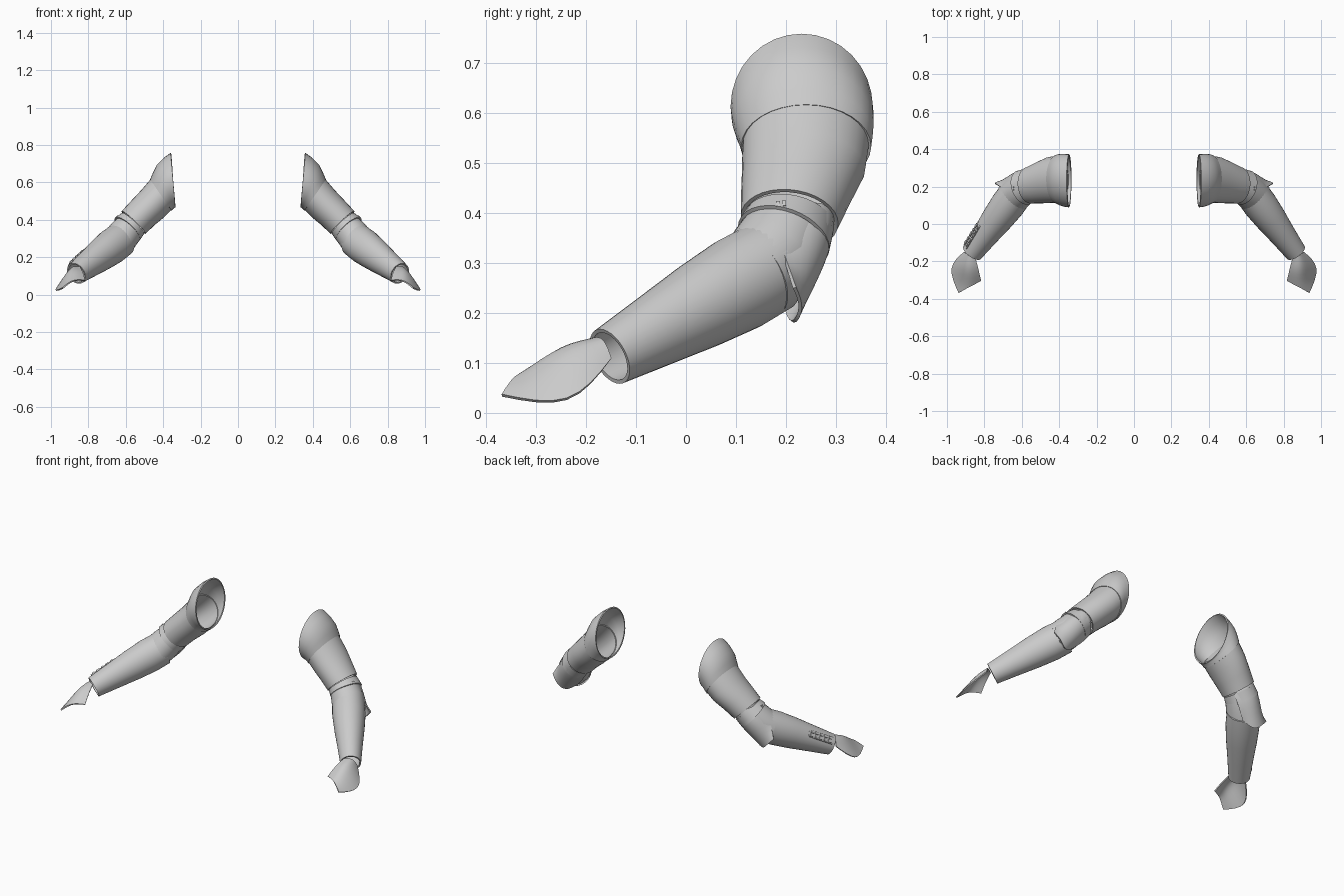
import bpy, bmesh, math
from mathutils import Vector, Matrix

cube = bpy.data.objects.get("Cube")
if cube:
    bpy.data.objects.remove(cube, do_unlink=True)


def material(name, rgb):
    m = bpy.data.materials.new(name)
    m.use_nodes = True
    m.diffuse_color = (*rgb, 1)
    bsdf = m.node_tree.nodes["Principled BSDF"]
    bsdf.inputs["Base Color"].default_value = (*rgb, 1)
    bsdf.inputs["Roughness"].default_value = 0.6
    return m


GREY = material("light grey", (0.6, 0.6, 0.6))


def finish(name, bm, side, thickness=0, subdivide=0):
    """Mirror to the chosen side, thicken, and shade the part."""
    for v in bm.verts:
        v.co.x *= side
    bmesh.ops.recalc_face_normals(bm, faces=bm.faces)
    me = bpy.data.meshes.new(name)
    bm.to_mesh(me)
    bm.free()
    ob = bpy.data.objects.new(name, me)
    bpy.context.collection.objects.link(ob)
    me.materials.append(GREY)
    bpy.ops.object.select_all(action="DESELECT")
    ob.select_set(True)
    bpy.context.view_layer.objects.active = ob
    if subdivide:
        sub = ob.modifiers.new("Subdivide", "SUBSURF")
        sub.levels = subdivide
        sub.boundary_smooth = "PRESERVE_CORNERS"
        bpy.ops.object.modifier_apply(modifier=sub.name)
    if thickness:
        sol = ob.modifiers.new("Thickness", "SOLIDIFY")
        sol.thickness = thickness
        sol.offset = 0
        bpy.ops.object.modifier_apply(modifier=sol.name)
        bm = bmesh.new()
        bm.from_mesh(ob.data)
        bmesh.ops.recalc_face_normals(bm, faces=bm.faces)
        bm.to_mesh(ob.data)
        bm.free()
    bpy.ops.object.shade_smooth_by_angle(angle=math.radians(40))


def bridge(bm, rows, closed):
    """Join neighbouring rows of vertices with quads."""
    for a, b in zip(rows, rows[1:]):
        n = len(a)
        for i in range(n if closed else n - 1):
            j = (i + 1) % n
            bm.faces.new((a[i], a[j], b[j], b[i]))


def tube(name, side, rings, guide, segments=32, thickness=0.008):
    """Open tube; each ring is (centre, axis, radius along guide, other radius)."""
    bm = bmesh.new()
    rows = []
    for centre, axis, ru, rv in rings:
        n = Vector(axis).normalized()
        u = Vector(guide)
        u = (u - n * u.dot(n)).normalized()
        v = n.cross(u)
        row = []
        for i in range(segments):
            t = math.tau * i / segments
            row.append(bm.verts.new(Vector(centre) + u * ru * math.cos(t) + v * rv * math.sin(t)))
        rows.append(row)
    bridge(bm, rows, True)
    finish(name, bm, side, thickness)


def sheet(name, side, grid, thickness=0.007):
    """Curved plate through a small grid of control points."""
    bm = bmesh.new()
    bridge(bm, [[bm.verts.new(p) for p in row] for row in grid], False)
    finish(name, bm, side, thickness, 2)


def block(name, side, centre, axes, size):
    """Small box aligned to the given three axes."""
    bm = bmesh.new()
    rot = Matrix(axes).transposed().to_4x4()
    mat = Matrix.Translation(centre) @ rot @ Matrix.Diagonal((*size, 1))
    bmesh.ops.create_cube(bm, size=1, matrix=mat)
    finish(name, bm, side)


Y, Z = (0, 1, 0), (0, 0, 1)
ELBOW, WRIST = Vector((0.64, 0.15, 0.283)), Vector((0.865, -0.152, 0.113))
FORE = (WRIST - ELBOW).normalized()


def fore(t, r_up, r_side):
    """Ring on the forearm at fraction t from elbow to wrist."""
    return (ELBOW.lerp(WRIST, t), FORE, r_up, r_side)


for word, side in (("left", 1), ("right", -1)):
    # Shoulder cap, from the wide body opening to the sleeve
    tube(word + "_shoulder_cap", side, [
        ((0.347, 0.231, 0.612), (1, 0, -0.08), 0.138, 0.143),
        ((0.368, 0.233, 0.598), (1, 0, -0.2), 0.138, 0.133),
        ((0.388, 0.236, 0.578), (0.93, 0, -0.36), 0.135, 0.121),
        ((0.402, 0.239, 0.553), (0.88, 0, -0.47), 0.130, 0.107),
        ((0.412, 0.240, 0.533), (0.83, 0, -0.55), 0.126, 0.098)], Y)
    # Upper arm sleeve
    tube(word + "_upper_arm", side, [
        ((0.402, 0.240, 0.545), (0.83, 0, -0.55), 0.123, 0.096),
        ((0.455, 0.235, 0.487), (0.76, 0, -0.64), 0.119, 0.091),
        ((0.510, 0.220, 0.435), (0.70, -0.05, -0.70), 0.106, 0.086),
        ((0.558, 0.207, 0.386), (0.68, -0.1, -0.72), 0.094, 0.084)], Y)
    # Elbow band and the collar that tucks into the forearm
    tube(word + "_elbow_band", side, [
        ((0.562, 0.206, 0.380), (0.68, -0.15, -0.72), 0.087, 0.078),
        ((0.592, 0.195, 0.350), (0.65, -0.3, -0.70), 0.092, 0.085)], Y)
    tube(word + "_elbow_collar", side, [
        ((0.585, 0.195, 0.352), (0.65, -0.3, -0.70), 0.084, 0.079),
        ((0.618, 0.172, 0.312), (0.62, -0.5, -0.6), 0.088, 0.085),
        ((0.650, 0.140, 0.275), FORE, 0.088, 0.086)], Y)
    # Forearm tapering to the wrist
    tube(word + "_forearm", side, [
        fore(-0.05, 0.090, 0.086), fore(0.15, 0.092, 0.088),
        fore(0.4, 0.084, 0.080), fore(0.7, 0.070, 0.066), fore(1, 0.056, 0.054)], Z)
    # Elbow guard wrapped around the back of the joint
    sheet(word + "_elbow_guard", side, [
        [(0.505, 0.235, 0.325), (0.550, 0.305, 0.375), (0.605, 0.285, 0.430), (0.630, 0.165, 0.408)],
        [(0.545, 0.225, 0.265), (0.595, 0.300, 0.305), (0.668, 0.275, 0.355), (0.695, 0.185, 0.345)],
        [(0.600, 0.195, 0.215), (0.665, 0.212, 0.167), (0.705, 0.235, 0.210), (0.743, 0.217, 0.250)]])
    # Hand plate with a raised ridge
    sheet(word + "_hand_plate", side, [
        [(0.845, -0.190, 0.146), (0.880, -0.172, 0.150), (0.893, -0.160, 0.138), (0.906, -0.150, 0.108)],
        [(0.832, -0.245, 0.122), (0.890, -0.250, 0.146), (0.935, -0.235, 0.100), (0.998, -0.228, 0.006)],
        [(0.818, -0.302, 0.075), (0.870, -0.330, 0.080), (0.905, -0.350, 0.062), (0.936, -0.368, 0.035)]])
    # Small vent on the outer side of the elbow
    out = Vector((0.72, -0.1, 0.68)).normalized()
    across = (Vector(Y) - out * out.y).normalized()
    for k in (-1, 1):
        block(word + "_elbow_vent", side, Vector((0.646, 0.190, 0.416)) + across * 0.006 * k,
              (across, out.cross(across), out), (0.008, 0.014, 0.008))

# Control panel on the right forearm: a base plate with rows of buttons
tilt = Vector((0.75, 0.35, 0.6))
normal = (tilt - FORE * tilt.dot(FORE)).normalized()
width = normal.cross(FORE)
run = (WRIST - ELBOW - normal * 0.036).normalized()
face = run.cross(width)
base = ELBOW.lerp(WRIST, 0.76) + normal * 0.067
block("right_panel_base", -1, base, (run, width, face), (0.16, 0.042, 0.008))
for i in range(5):
    for j in (-1, 1):
        spot = base + run * (i - 2) * 0.03 + width * j * 0.0105 + face * 0.006
        length = 0.022 if (i + (j > 0)) % 2 else 0.014
        block("right_panel_button", -1, spot, (run, width, face), (length, 0.014, 0.008))
